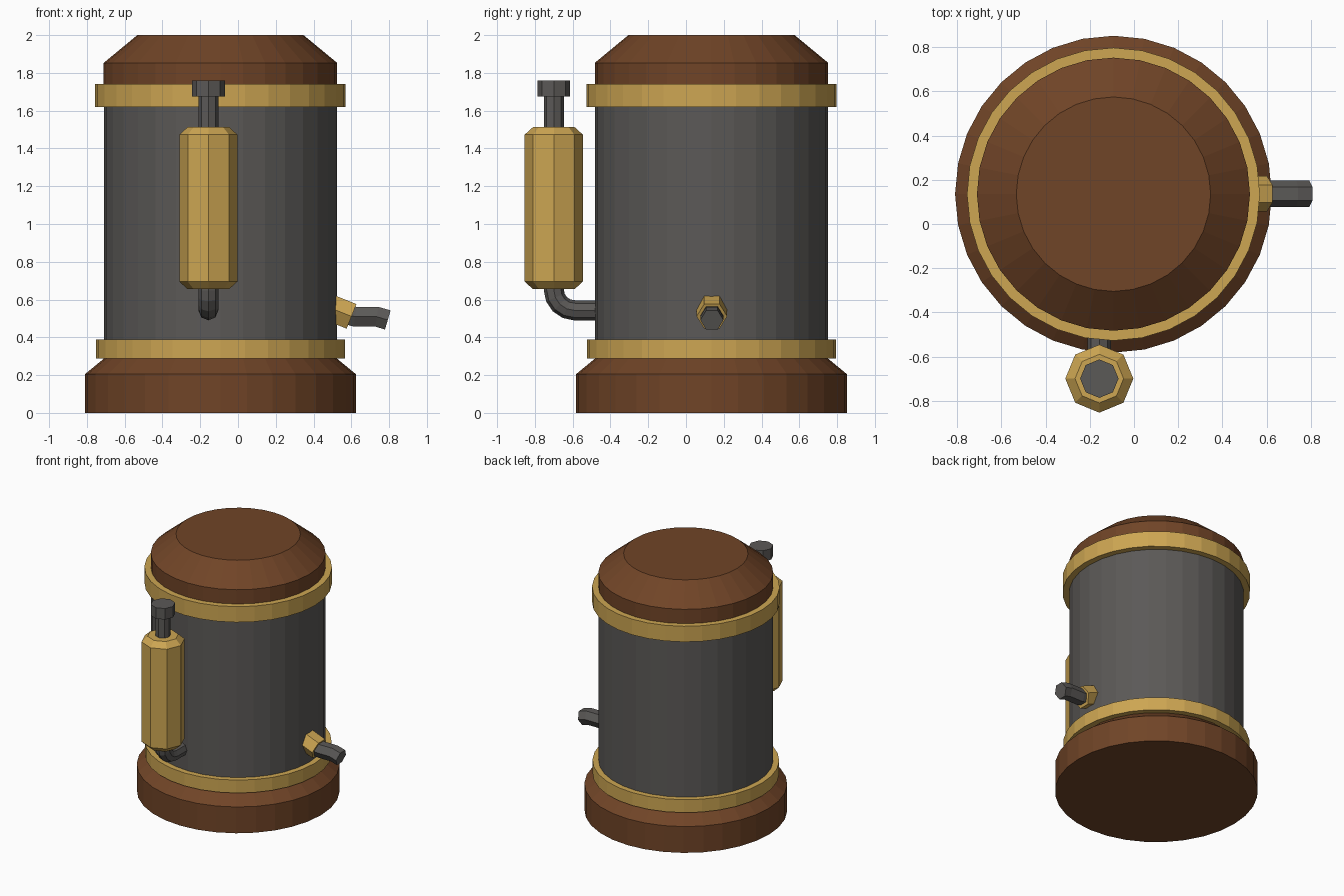
import bpy, bmesh, math
from mathutils import Vector

if "Cube" in bpy.data.objects:
    bpy.data.objects.remove(bpy.data.objects["Cube"])


def material(name, rgb):
    m = bpy.data.materials.new(name)
    m.diffuse_color = (*rgb, 1)
    m.use_nodes = True
    m.node_tree.nodes["Principled BSDF"].inputs["Base Color"].default_value = m.diffuse_color
    return m


WOOD = material("brown wood", (0.162, 0.058, 0.020))
BRASS = material("brass", (0.610, 0.380, 0.085))
IRON = material("dark iron", (0.105, 0.100, 0.095))


def sweep(name, mat, path, radii, side, sides, tangents=None):
    """Flat-faced capped tube along a planar path; side is the normal of the path plane."""
    pts = [Vector(p) for p in path]
    side = Vector(side)
    bm = bmesh.new()
    rings = []
    for i, p in enumerate(pts):
        if tangents:
            t = Vector(tangents[i]).normalized()
        else:
            a, b = pts[max(i - 1, 0)], pts[min(i + 1, len(pts) - 1)]
            t = ((p - a).normalized() + (b - p).normalized()).normalized()
        up = t.cross(side)
        ring = []
        for k in range(sides):
            ang = 2 * math.pi * k / sides
            ring.append(bm.verts.new(p + radii[i] * (side * math.cos(ang) + up * math.sin(ang))))
        rings.append(ring)
    for r0, r1 in zip(rings, rings[1:]):
        for k in range(sides):
            n = (k + 1) % sides
            bm.faces.new((r0[k], r0[n], r1[n], r1[k]))
    bm.faces.new(rings[0][::-1])
    bm.faces.new(rings[-1])
    bmesh.ops.recalc_face_normals(bm, faces=bm.faces)
    me = bpy.data.meshes.new(name)
    bm.to_mesh(me)
    bm.free()
    me.materials.append(mat)
    ob = bpy.data.objects.new(name, me)
    bpy.context.collection.objects.link(ob)
    return ob


def lathe(name, mat, centre, profile, sides):
    """Upright turned solid from (radius, z) pairs."""
    x, y = centre
    return sweep(name, mat, [(x, y, z) for _, z in profile], [r for r, _ in profile],
                 (1, 0, 0), sides, [(0, 0, 1)] * len(profile))


# Main drum: wooden foot and lid, iron wall, two brass bands
DRUM = (-0.093, 0.135)
lathe("base", WOOD, DRUM, [(0.717, 0), (0.717, 0.205), (0.62, 0.285), (0.60, 0.30)], 32)
lathe("drum_wall", IRON, DRUM, [(0.617, 0.25), (0.617, 1.70)], 32)
lathe("lid", WOOD, DRUM, [(0.618, 1.69), (0.618, 1.853), (0.44, 2.0)], 32)
lathe("lower_band", BRASS, DRUM, [(0.66, 0.287), (0.66, 0.388)], 32)
lathe("upper_band", BRASS, DRUM, [(0.663, 1.62), (0.663, 1.742)], 32)

# Side cylinder with pipe and cap on top
GX, GY = -0.157, -0.70
lathe("side_cylinder", BRASS, (GX, GY),
      [(0.11, 0.655), (0.154, 0.695), (0.154, 1.473), (0.11, 1.513)], 8)
lathe("top_pipe", IRON, (GX, GY), [(0.053, 1.50), (0.053, 1.69)], 8)
lathe("top_cap", IRON, (GX, GY), [(0.087, 1.674), (0.087, 1.76)], 8)

# Elbow pipe from the side cylinder into the drum
BEND, PZ = 0.11, 0.543
elbow = [(GX, GY, 0.67)]
for i in range(5):
    a = math.radians(22.5 * i)
    elbow.append((GX, GY + BEND * (1 - math.cos(a)), PZ + BEND * (1 - math.sin(a))))
elbow.append((GX, -0.44, PZ))
sweep("elbow_pipe", IRON, elbow, [0.053] * len(elbow), (1, 0, 0), 8)

# Spout on the right: tilted brass collar and drooping iron pipe
SY = 0.137
sweep("spout_collar", BRASS, [(0.46, SY, 0.567), (0.601, SY, 0.511)], [0.081] * 2, (0, 1, 0), 6)
sweep("spout_pipe", IRON, [(0.55, SY, 0.53), (0.62, SY, 0.509), (0.735, SY, 0.509), (0.793, SY, 0.492)],
      [0.061] * 4, (0, 1, 0), 6)
